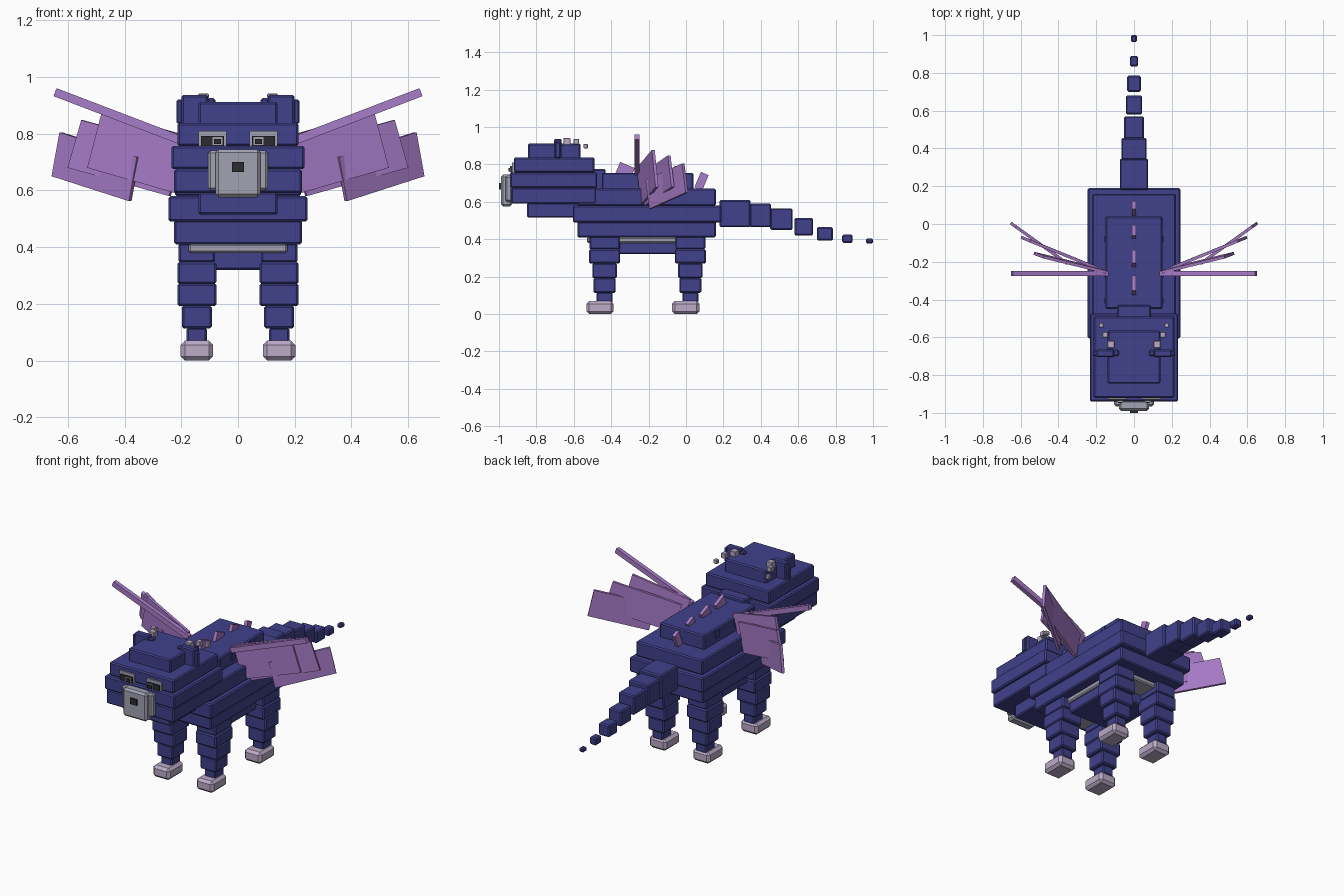
import bpy
import bmesh
from mathutils import Matrix, Vector

if "Cube" in bpy.data.objects:
    bpy.data.objects.remove(bpy.data.objects["Cube"], do_unlink=True)


def material(name, rgb):
    m = bpy.data.materials.new(name)
    m.use_nodes = True
    m.diffuse_color = (*rgb, 1)
    m.node_tree.nodes["Principled BSDF"].inputs["Base Color"].default_value = (*rgb, 1)
    return m


BLUE = material("deep blue", (0.052, 0.052, 0.26))
PURPLE = material("wing purple", (0.39, 0.2, 0.58))
GREY = material("muzzle grey", (0.36, 0.36, 0.45))
PALE = material("paw lilac", (0.5, 0.41, 0.57))
DARK = material("eye black", (0.025, 0.025, 0.028))


def finish(name, bm, mat):
    bmesh.ops.recalc_face_normals(bm, faces=bm.faces)
    me = bpy.data.meshes.new(name)
    bm.to_mesh(me)
    bm.free()
    me.materials.append(mat)
    ob = bpy.data.objects.new(name, me)
    bpy.context.collection.objects.link(ob)
    return ob


def box(name, x, y, z, mat=BLUE, bevel=0.007, tilt=None):
    """Box between (min, max) ranges, with chamfered edges."""
    lo, hi = Vector((x[0], y[0], z[0])), Vector((x[1], y[1], z[1]))
    size, mid = hi - lo, (lo + hi) / 2
    bm = bmesh.new()
    bmesh.ops.create_cube(bm, size=1)
    bmesh.ops.scale(bm, vec=size, verts=bm.verts)
    if bevel:
        bmesh.ops.bevel(bm, geom=bm.edges[:], offset=min(bevel, min(size) * 0.25),
                        segments=1, affect='EDGES')
    if tilt:
        bmesh.ops.rotate(bm, verts=bm.verts, matrix=tilt)
    bmesh.ops.translate(bm, vec=mid, verts=bm.verts)
    return finish(name, bm, mat)


def wide(name, half, y, z, mat=BLUE, bevel=0.007):
    return box(name, (-half, half), y, z, mat, bevel)


def pair(name, x, y, z, mat=BLUE, bevel=0.007):
    box("left_" + name, x, y, z, mat, bevel)
    box("right_" + name, (-x[1], -x[0]), y, z, mat, bevel)


# Body layers
wide("belly", 0.16, (-0.36, -0.04), (0.32, 0.41))
wide("belly_plate", 0.175, (-0.53, 0.08), (0.38, 0.412), GREY)
wide("lower_body", 0.225, (-0.58, 0.16), (0.41, 0.495))
wide("middle_body", 0.245, (-0.605, 0.19), (0.49, 0.58))
wide("upper_body", 0.222, (-0.58, 0.16), (0.58, 0.67))
wide("back", 0.15, (-0.45, 0.04), (0.665, 0.755))
for y in (-0.405, -0.265, -0.08):
    pair("back_scale", (0.145, 0.156), (y - 0.017, y + 0.017), (0.7, 0.745), BLUE, 0)

# Neck and head layers
wide("neck", 0.09, (-0.5, -0.43), (0.66, 0.775))
wide("jaw", 0.14, (-0.85, -0.45), (0.515, 0.595))
wide("lower_head", 0.225, (-0.935, -0.48), (0.59, 0.675))
wide("middle_head", 0.234, (-0.94, -0.475), (0.675, 0.757))
wide("upper_head", 0.214, (-0.92, -0.49), (0.757, 0.837))
wide("crown", 0.14, (-0.845, -0.565), (0.83, 0.912))

# Muzzle and nose
wide("muzzle_base", 0.105, (-0.965, -0.93), (0.6, 0.74), GREY, 0.012)
wide("muzzle", 0.08, (-0.99, -0.93), (0.575, 0.745), GREY, 0.012)
wide("nose", 0.022, (-1.0, -0.98), (0.665, 0.7), DARK, 0)

# Eyes
pair("eye_frame", (0.04, 0.14), (-0.93, -0.91), (0.757, 0.81), GREY, 0)
pair("eye", (0.05, 0.13), (-0.938, -0.91), (0.757, 0.792), DARK, 0)
pair("eye_glint", (0.055, 0.09), (-0.942, -0.91), (0.76, 0.788), GREY, 0)
pair("pupil", (0.06, 0.085), (-0.948, -0.91), (0.763, 0.782), DARK, 0)

# Ears and horns
pair("ear", (0.105, 0.2), (-0.705, -0.665), (0.83, 0.937))
pair("ear_edge", (0.195, 0.216), (-0.7, -0.67), (0.835, 0.92))
pair("ear_root", (0.08, 0.11), (-0.7, -0.665), (0.89, 0.925))
for x, y, z, r in ((0.122, -0.637, 0.922, 0.019), (0.153, -0.587, 0.922, 0.015),
                   (0.174, -0.537, 0.898, 0.012)):
    pair("horn", (x - r, x + r), (y - r, y + r), (z - r, z + r), PALE, 0.003)

# Legs: centre offset, half width, half depth, bottom, top
SEGMENTS = (
    (0.0, 0.064, 0.08, 0.345, 0.415),
    (0.0, 0.069, 0.083, 0.27, 0.347),
    (0.0, 0.069, 0.066, 0.192, 0.272),
    (0.0, 0.053, 0.059, 0.113, 0.194),
    (0.0, 0.036, 0.043, 0.06, 0.116),
)
for label, cy in (("front", -0.435), ("rear", 0.023)):
    for off, w, d, lo, hi in SEGMENTS:
        pair(label + "_leg", (0.145 - w, 0.145 + w), (cy - d, cy + d), (lo, hi))
    pair(label + "_paw", (0.088, 0.202), (cy - 0.098, cy + 0.048), (0, 0.07), PALE, 0.015)

# Tail: half width, y range, z range
for w, y0, y1, z0, z1 in (
    (0.075, 0.18, 0.345, 0.465, 0.61), (0.067, 0.34, 0.455, 0.465, 0.59),
    (0.053, 0.45, 0.57, 0.45, 0.565), (0.043, 0.58, 0.68, 0.42, 0.513),
    (0.036, 0.70, 0.785, 0.393, 0.465), (0.022, 0.835, 0.89, 0.38, 0.425),
    (0.015, 0.963, 1.0, 0.378, 0.403),
):
    wide("tail_segment", w, (y0, y1), (z0, z1))

# Back spikes leaning to the rear
lean = Matrix.Rotation(-0.4, 3, 'X')
for y, z, depth in ((-0.33, 0.755, 0.085), (-0.19, 0.75, 0.075),
                    (-0.05, 0.74, 0.06), (0.083, 0.71, 0.045)):
    box("back_spike", (-0.01, 0.01), (y - depth / 2, y + depth / 2),
        (z - 0.045, z + 0.045), PURPLE, 0, lean)


# Wings
def wing_panel(name, side, top, bottom, inner):
    """Thin rectangular membrane from its two outer corners and lower inner corner."""
    a, b, c = (Vector((p[0] * side, p[1], p[2])) for p in (top, bottom, inner))
    bm = bmesh.new()
    bm.faces.new([bm.verts.new(p) for p in (a, b, c, a + c - b)])
    ob = finish(name, bm, PURPLE)
    mod = ob.modifiers.new("thickness", 'SOLIDIFY')
    mod.thickness = 0.016
    mod.offset = 0


for label, side in (("left", 1), ("right", -1)):
    bone = box(label + "_wing_bone", (-0.27, 0.27), (-0.013, 0.013), (-0.015, 0.015), PURPLE, 0)
    bone.rotation_euler = (0, -0.365 * side, 0)
    bone.location = (0.393 * side, -0.262, 0.85)
    wing_panel(label + "_outer_membrane", side, (0.625, -0.015, 0.805),
               (0.653, 0.005, 0.65), (0.38, -0.19, 0.562))
    wing_panel(label + "_middle_membrane", side, (0.55, -0.09, 0.848),
               (0.598, -0.07, 0.68), (0.24, -0.215, 0.58))
    wing_panel(label + "_inner_membrane", side, (0.478, -0.175, 0.878),
               (0.53, -0.155, 0.68), (0.2, -0.235, 0.585))
